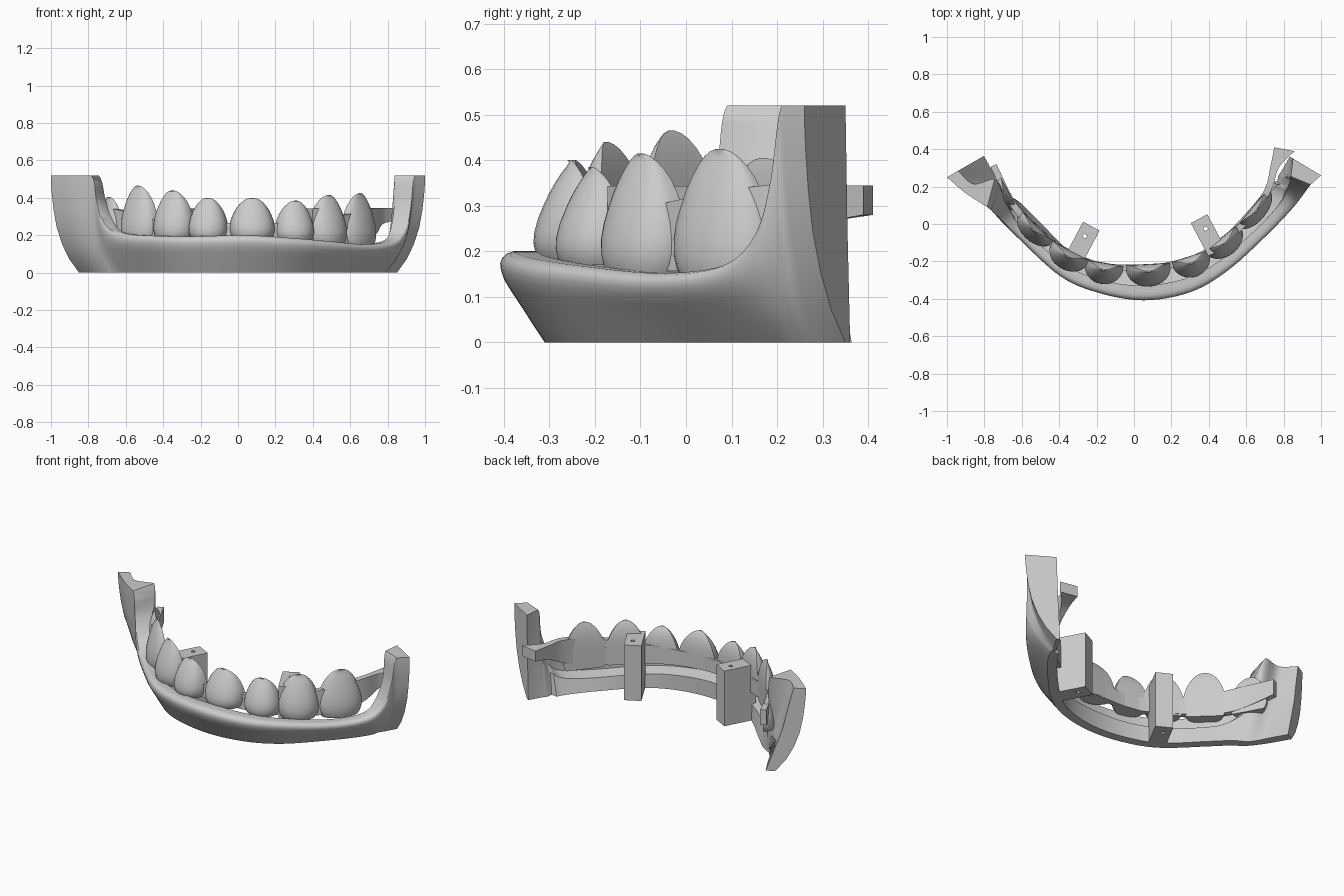
import bpy, bmesh, math
from mathutils import Vector

if "Cube" in bpy.data.objects:
    bpy.data.objects.remove(bpy.data.objects["Cube"])

grey = bpy.data.materials.new("plain_grey")
grey.diffuse_color = (0.6, 0.6, 0.6, 1)
grey.use_nodes = True
grey.node_tree.nodes["Principled BSDF"].inputs["Base Color"].default_value = grey.diffuse_color


def finish(name, bm, angle=None):
    bmesh.ops.remove_doubles(bm, verts=bm.verts, dist=0.0004)
    bmesh.ops.recalc_face_normals(bm, faces=bm.faces)
    me = bpy.data.meshes.new(name)
    bm.to_mesh(me)
    bm.free()
    ob = bpy.data.objects.new(name, me)
    bpy.context.collection.objects.link(ob)
    me.materials.append(grey)
    if angle:
        bpy.ops.object.select_all(action='DESELECT')
        bpy.context.view_layer.objects.active = ob
        ob.select_set(True)
        bpy.ops.object.shade_smooth_by_angle(angle=math.radians(angle))
    return ob


def smooth_path(rows, steps):
    """Catmull-Rom interpolation of rows of numbers."""
    out = []
    for i in range(len(rows) - 1):
        p0, p1, p2 = rows[max(i - 1, 0)], rows[i], rows[i + 1]
        p3 = rows[min(i + 2, len(rows) - 1)]
        for s in range(steps):
            t = s / steps
            out.append([0.5 * (2 * b + (c - a) * t + (2 * a - 5 * b + 4 * c - d) * t * t
                               + (3 * b - a - 3 * c + d) * t ** 3)
                        for a, b, c, d in zip(p0, p1, p2, p3)])
    out.append(list(rows[-1]))
    return out


def loft(name, rings, angle):
    """Skin closed sections and cap both ends."""
    bm = bmesh.new()
    vr = [[bm.verts.new(p) for p in r] for r in rings]
    n = len(vr[0])
    for a, b in zip(vr, vr[1:]):
        for j in range(n):
            k = (j + 1) % n
            bm.faces.new((a[j], a[k], b[k], b[j]))
    bm.faces.new(vr[0])
    bm.faces.new(vr[-1])
    return finish(name, bm, angle)


# Jaw base with raised ends: outer xy, foot xy, inner crest xy, height, roundness
STATIONS = [
    (-1, .25, -.85, .336, -.94, .285, .52, 0),
    (-.9, .165, -.77, .2, -.86, .215, .52, 0),
    (-.785, .09, -.7, .11, -.745, .24, .52, 0),
    (-.755, .065, -.67, .09, -.7, .18, .38, .2),
    (-.715, .02, -.63, .06, -.63, .09, .26, .7),
    (-.62, -.075, -.55, -.02, -.55, 0, .21, 1),
    (-.4, -.275, -.36, -.2, -.35, -.15, .195, 1),
    (-.2, -.365, -.18, -.28, -.16, -.23, .195, 1),
    (.05, -.408, .04, -.31, .03, -.25, .2, 1),
    (.3, -.365, .26, -.275, .24, -.22, .185, 1),
    (.5, -.25, .44, -.18, .42, -.14, .168, 1),
    (.7, -.07, .62, 0, .6, .01, .152, 1),
    (.84, .075, .73, .13, .73, .14, .172, .9),
    (.9, .15, .78, .21, .79, .195, .24, .5),
    (.925, .185, .79, .25, .825, .235, .36, .2),
    (.945, .21, .81, .28, .838, .255, .52, 0),
    (1, .26, .85, .35, .85, .35, .52, 0),
]
# Outer side profile (reach, height) for the rounded and for the upright sections
ROUND = [(0, 0), (.27, .2), (.53, .4), (.75, .56), (.91, .69), (.98, .79), (1, .87)]
UPRIGHT = [(0, 0), (.35, .14), (.6, .29), (.8, .47), (.91, .65), (.97, .81), (1, .93)]
CREST = [(.03, .93), (.09, .975), (.18, 1.0), (.3, 1.0), (.5, 1.0)]
# Inner side: share of crest depth, share of foot depth, height
INNER = [(.5, 0, .6, 0, .7), (1, .45, .5, .4, .5), (1, 1, 0, 1, 0)]

rings = []
for ox, oy, bx, by, cx, cy, h, k in smooth_path(STATIONS, 6):
    h, k = min(h, .52), min(max(k, 0), 1)
    O, B, C = Vector((ox, oy)), Vector((bx, by)), Vector((cx, cy))
    foot = B + (C - O).normalized() * (.02 if ox > .9 else .055)
    ring = []
    for (ra, za), (rb, zb) in zip(ROUND, UPRIGHT):
        p = B.lerp(O, ra * k + rb * (1 - k))
        ring.append((p.x, p.y, h * (za * k + zb * (1 - k))))
    for s, z in CREST:
        p = O.lerp(C, s * k + (1 - k) * (0 if s < .1 else 1))
        ring.append((p.x, p.y, h * (z * k + 1 - k)))
    for s, f, z, f0, z0 in INNER:
        p = O.lerp(C, s).lerp(foot, f) * k + C.lerp(foot, f0 if f0 else .25) * (1 - k)
        ring.append((p.x, p.y, h * (z * k + z0 * (1 - k))))
    rings.append(ring)
loft("jaw_base", rings, 40)

# Inner band behind the teeth: xy, lower edge, upper edge, thickness
BAND = [(-.735, .32, .25, .345, .035), (-.635, .12, .2, .34, .035), (-.52, -.015, .19, .31, .035),
        (-.4, -.105, .19, .28, .035), (-.2, -.2, .18, .265, .035), (0, -.217, .18, .265, .035),
        (.2, -.2, .17, .265, .035), (.4, -.125, .16, .28, .035), (.6, .04, .16, .32, .035),
        (.7, .19, .2, .345, .035), (.73, .31, .26, .345, .045), (.75, .41, .28, .345, .11)]
path = smooth_path(BAND, 5)
rings = []
for i, (x, y, lo, hi, w) in enumerate(path):
    a, b = path[max(i - 1, 0)], path[min(i + 1, len(path) - 1)]
    t = Vector((b[0] - a[0], b[1] - a[1])).normalized()
    px, py = x + t.y * w, y - t.x * w
    rings.append([(x, y, lo), (px, py, lo), (px, py, hi), (x, y, hi)])
loft("inner_band", rings, 40)

# Teeth: flat-backed egg shapes on the band
EGG = [(0, .84), (.07, .93), (.17, .99), (.28, 1), (.42, .96), (.55, .88),
       (.67, .78), (.78, .65), (.87, .51), (.94, .36), (.98, .22), (1, .06)]


def tooth(name, x, y, half, depth, base, top):
    near = min(range(1, len(path) - 1),
               key=lambda i: (path[i][0] - x) ** 2 + (path[i][1] - y) ** 2)
    a, b = path[near - 1], path[near + 1]
    t = Vector((b[0] - a[0], b[1] - a[1])).normalized()
    n = Vector((t.y, -t.x))
    rings = []
    for u, w in EGG:
        z = base + (top - base) * u
        back = .3 * depth * u ** 5
        reach = max(depth * w * (1 - .22 * u) - back * .6, .008)
        ring = []
        for j in range(15):
            ang = math.pi * j / 14
            p = (Vector((x, y)) + t * (half * w * math.cos(ang))
                 + n * (back + reach * math.sin(ang) ** .8))
            ring.append((p.x, p.y, z))
        rings.append(ring)
    loft(name, rings, 45)


TEETH = [(-.67, .18, .11, .075, .18, .405), (-.515, -.01, .122, .095, .175, .465),
         (-.335, -.142, .115, .115, .18, .44), (-.157, -.207, .106, .12, .18, .4),
         (.075, -.214, .122, .127, .18, .4), (.297, -.172, .106, .12, .17, .385),
         (.465, -.073, .119, .11, .152, .415), (.632, .09, .13, .085, .143, .425)]
for i, spec in enumerate(TEETH):
    tooth(f"tooth_{i + 1}", *spec)


# Mounting blocks with a square pin hole through each
def box(name, cx, cy, sx, sy, z0, z1, turn):
    c, s = math.cos(turn), math.sin(turn)
    rings = [[(cx + c * u * sx / 2 - s * v * sy / 2, cy + s * u * sx / 2 + c * v * sy / 2, z)
              for u, v in ((-1, -1), (1, -1), (1, 1), (-1, 1))] for z in (z0, z1)]
    return loft(name, rings, None)


for label, side in (("left", -1), ("right", 1)):
    dy = .04 if side > 0 else 0
    cx, turn = .06 + side * .335, side * math.radians(28)
    block = box(f"{label}_mounting_block", cx, -.1 + dy, .1, .2, 0, .343, turn)
    hole = box(f"{label}_pin_hole", cx - side * .012, -.065 + dy, .02, .02, -.1, .5, turn)
    hole.hide_render = True
    hole.hide_set(True)
    cut = block.modifiers.new("pin_hole", 'BOOLEAN')
    cut.operation = 'DIFFERENCE'
    cut.solver = 'EXACT'
    cut.object = hole
